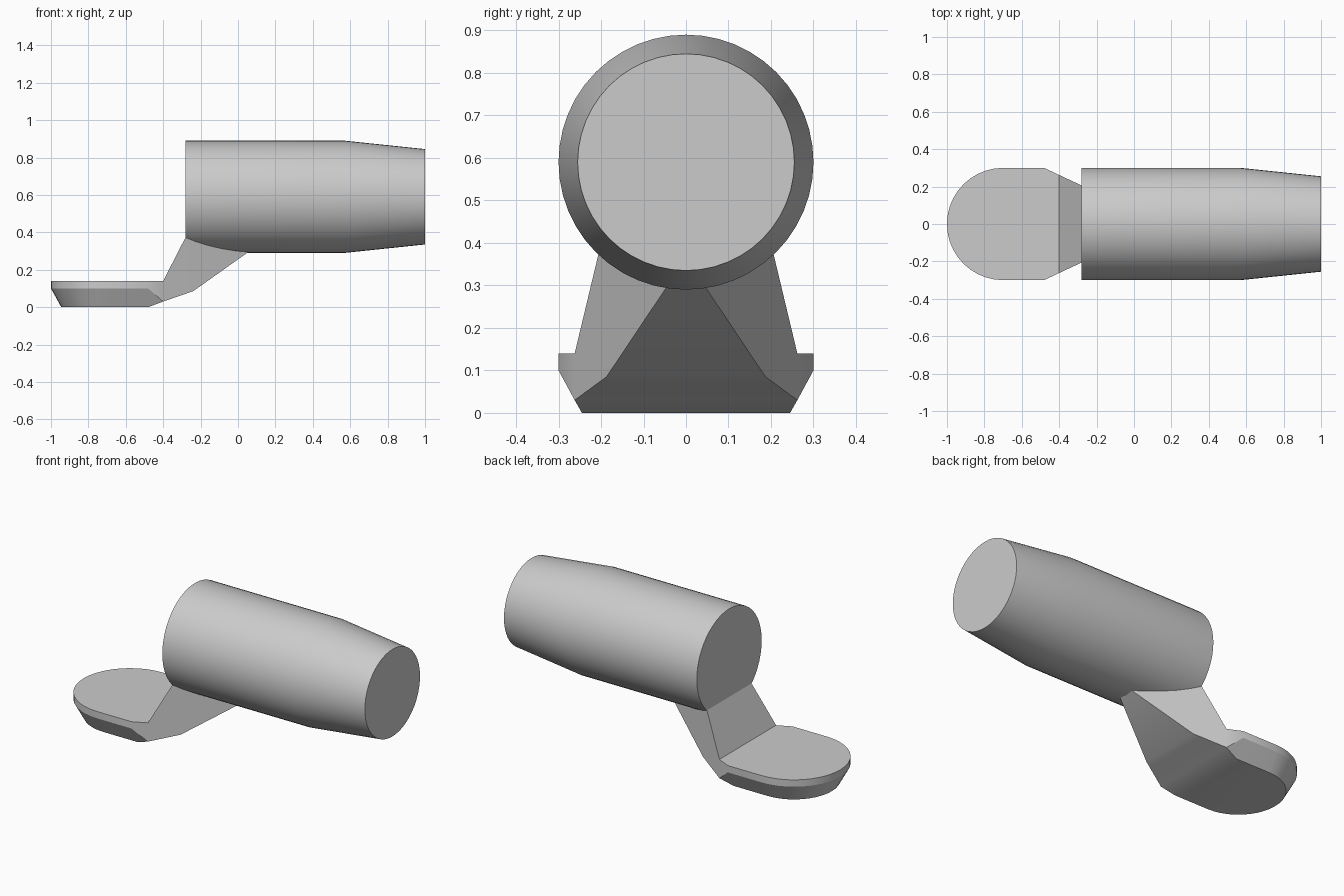
import bpy
import bmesh
import math

cube = bpy.data.objects.get("Cube")
if cube:
    bpy.data.objects.remove(cube, do_unlink=True)

grey = bpy.data.materials.new("light grey")
grey.use_nodes = True
colour = (0.6, 0.6, 0.6, 1)
grey.diffuse_color = colour
grey.node_tree.nodes["Principled BSDF"].inputs["Base Color"].default_value = colour


def finish(bm, name):
    bmesh.ops.remove_doubles(bm, verts=bm.verts, dist=0.0005)
    bmesh.ops.recalc_face_normals(bm, faces=bm.faces)
    mesh = bpy.data.meshes.new(name)
    bm.to_mesh(mesh)
    bm.free()
    mesh.materials.append(grey)
    obj = bpy.data.objects.new(name, mesh)
    bpy.context.collection.objects.link(obj)
    bpy.ops.object.select_all(action="DESELECT")
    obj.select_set(True)
    bpy.context.view_layer.objects.active = obj
    bpy.ops.object.shade_smooth_by_angle(angle=math.radians(27))
    return obj


def skin(bm, rings, closed):
    """Join neighbouring rings of points with faces."""
    rows = [[bm.verts.new(p) for p in ring] for ring in rings]
    for a, b in zip(rows, rows[1:]):
        for i in range(len(a) if closed else len(a) - 1):
            j = (i + 1) % len(a)
            bm.faces.new((a[i], a[j], b[j], b[i]))
    return rows


# Barrel: straight tube, tapered toward its left end
SIDES, AXIS_Z = 48, 0.59
bm = bmesh.new()
rings = []
for x, r in ((-0.28, 0.3), (0.57, 0.3), (1.0, 0.255)):
    angles = [math.tau * i / SIDES for i in range(SIDES)]
    rings.append([(x, r * math.cos(a), AXIS_Z + r * math.sin(a)) for a in angles])
rows = skin(bm, rings, True)
bm.faces.new(rows[0])
bm.faces.new(rows[-1])
finish(bm, "barrel")


# Foot: rounded plate with a chamfered underside
def outline(r, z):
    arc = [math.pi * (0.5 + i / 20) for i in range(21)]
    pts = [(-0.7 + r * math.cos(a), r * math.sin(a), z) for a in arc]
    return [(-0.48, r, z)] + pts + [(-0.48, -r, z)]


bm = bmesh.new()
rows = skin(bm, [outline(0.3, 0.14), outline(0.3, 0.1), outline(0.245, 0)], False)
bm.faces.new(rows[0])
bm.faces.new(rows[-1])

# Neck: sections of (x, upper z, lower z, half width), rising into the barrel
def section(x, top, low, w):
    return [(x, w, top), (x, w, low), (x, w, low),
            (x, -w, low), (x, -w, low), (x, -w, top)]


heel = [(-0.48, 0.3, 0.14), (-0.48, 0.3, 0.1), (-0.48, 0.245, 0)]
heel += [(x, -y, z) for x, y, z in reversed(heel)]
neck = [section(*s) for s in ((-0.4, 0.14, 0.03, 0.262),
                              (-0.278, 0.378, 0.072, 0.205),
                              (-0.24, 0.4, 0.085, 0.187),
                              (0.08, 0.4, 0.312, 0.035))]
rows = skin(bm, [heel] + neck, True)
bm.faces.new(rows[-1])
finish(bm, "foot_and_neck")
